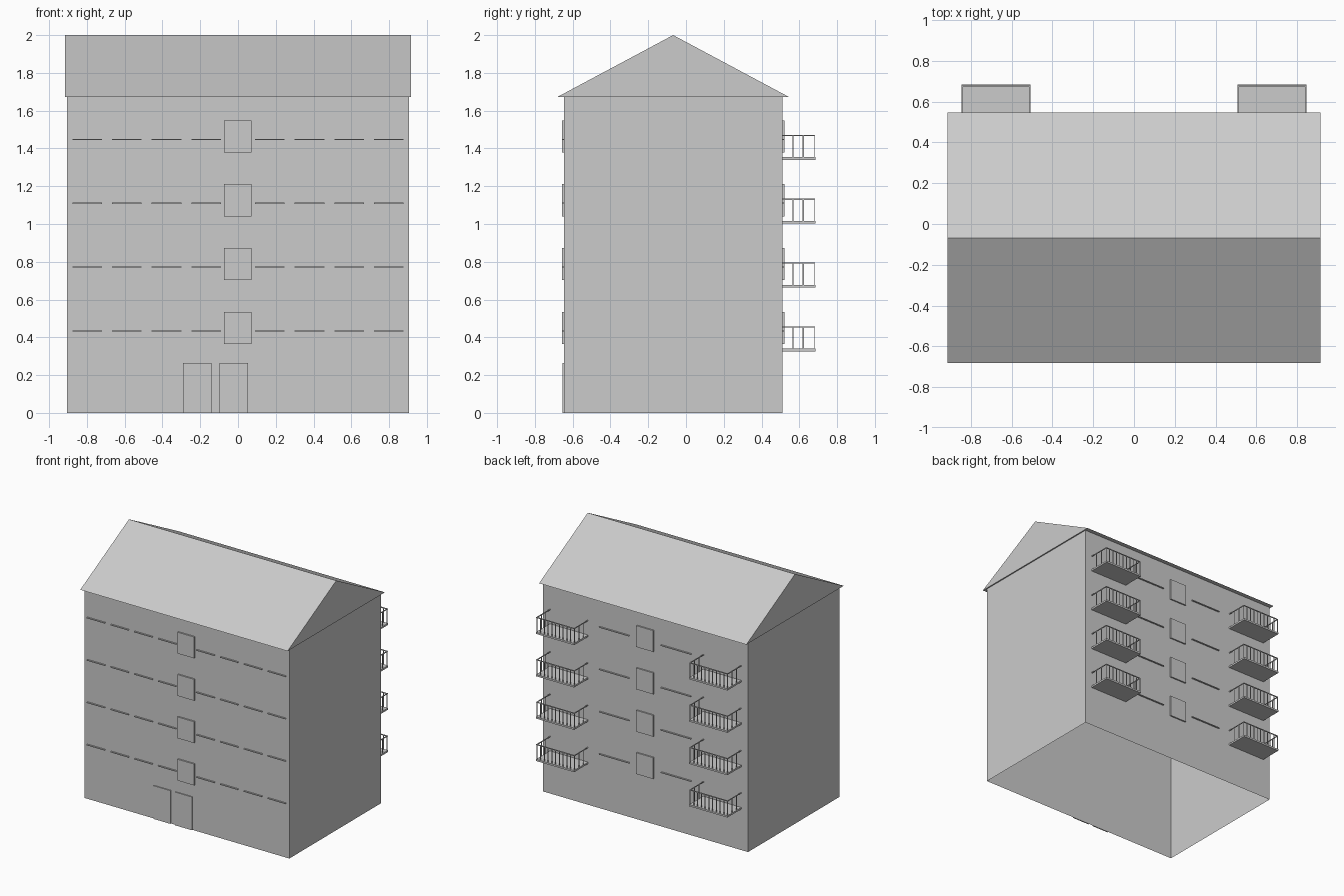
import bpy, bmesh

if "Cube" in bpy.data.objects:
    bpy.data.objects.remove(bpy.data.objects["Cube"])

FLOORS = [i * 0.338 for i in range(4)]


def finish(name, bm):
    bmesh.ops.recalc_face_normals(bm, faces=bm.faces)
    mesh = bpy.data.meshes.new(name)
    bm.to_mesh(mesh)
    bm.free()
    obj = bpy.data.objects.new(name, mesh)
    bpy.context.collection.objects.link(obj)
    return obj


def add_box(bm, x0, x1, y0, y1, z0, z1):
    """Box from its limits; returns its vertices."""
    vs = bmesh.ops.create_cube(bm, size=1)["verts"]
    for v in vs:
        v.co = (x1 if v.co.x > 0 else x0, y1 if v.co.y > 0 else y0, z1 if v.co.z > 0 else z0)
    return vs


def boxes(name, limits):
    bm = bmesh.new()
    for b in limits:
        add_box(bm, *b)
    return finish(name, bm)


# Walls: a shell open at the bottom and under the roof
bm = bmesh.new()
add_box(bm, -0.905, 0.905, -0.645, 0.51, 0, 1.672)
flat = [f for f in bm.faces if len({round(v.co.z, 3) for v in f.verts}) == 1]
bmesh.ops.delete(bm, geom=flat, context="FACES_ONLY")
finish("walls", bm)

# Gabled roof: triangular profile extruded along x
bm = bmesh.new()
profile = [(-0.682, 1.672), (0.546, 1.672), (-0.068, 2.0)]
face = bm.faces.new([bm.verts.new((-0.915, y, z)) for y, z in profile])
ext = bmesh.ops.extrude_face_region(bm, geom=[face], use_keep_orig=True)["geom"]
bmesh.ops.translate(bm, vec=(1.83, 0, 0), verts=[g for g in ext if isinstance(g, bmesh.types.BMVert)])
finish("roof", bm)

# Stairwell windows, front and back
boxes("front_windows", [(-0.075, 0.072, -0.657, -0.645, 0.365 + z, 0.535 + z) for z in FLOORS])
boxes("back_windows", [(-0.075, 0.075, 0.51, 0.521, 0.365 + z, 0.535 + z) for z in FLOORS])

# Window sills
front, back = [], []
for z in FLOORS:
    for s in (-1, 1):
        for i in range(4):
            a, b = sorted((s * (0.09 + 0.21 * i), s * (0.247 + 0.21 * i)))
            front.append((a, b, -0.656, -0.645, 0.431 + z, 0.437 + z))
        a, b = sorted((s * 0.14, s * 0.405))
        back.append((a, b, 0.51, 0.521, 0.431 + z, 0.437 + z))
boxes("front_sills", front)
boxes("back_sills", back)

# Entrance doors
boxes("doors", [(x, x + 0.15, -0.653, -0.645, 0, 0.265) for x in (-0.29, -0.098)])

# Balconies: slab, rails on three sides, balusters
slabs, rails, posts = [], [], []
for z in FLOORS:
    lo, hi = 0.34 + z, 0.452 + z
    for x0, x1 in ((-0.845, -0.508), (0.508, 0.845)):
        slabs.append((x0, x1, 0.51, 0.685, 0.326 + z, lo))
        rails.append((x0, x1, 0.675, 0.682, hi, hi + 0.006))
        for x in (x0, x1 - 0.006):
            rails.append((x, x + 0.006, 0.51, 0.675, hi, hi + 0.006))
            for y in (0.563, 0.618):
                posts.append((x + 0.001, x + 0.005, y, y + 0.006, lo, hi))
        for i in range(11):
            x = x0 + (x1 - x0 - 0.006) * i / 10
            posts.append((x, x + 0.006, 0.677, 0.680, lo, hi))
boxes("balcony_slabs", slabs)
boxes("balcony_rails", rails)
boxes("balcony_balusters", posts)
